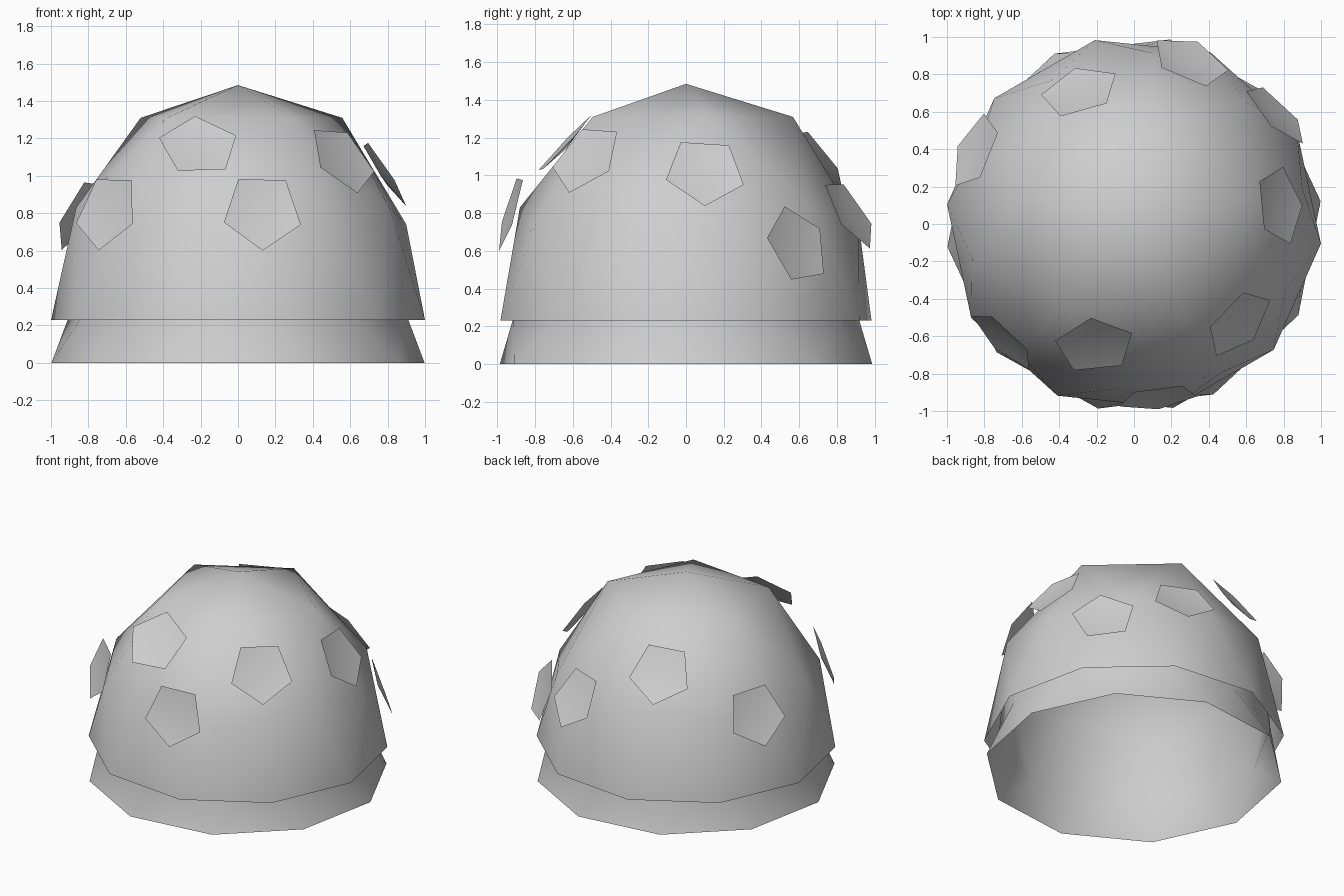
import bpy, bmesh
from math import sin, cos, atan2, radians
from mathutils import Matrix, Vector

cube = bpy.data.objects.get("Cube")
if cube:
    bpy.data.objects.remove(cube, do_unlink=True)

grey = bpy.data.materials.new("plain_grey")
grey.use_nodes = True
grey.diffuse_color = (0.62, 0.62, 0.62, 1)
grey.node_tree.nodes["Principled BSDF"].inputs["Base Color"].default_value = (0.62, 0.62, 0.62, 1)


def add_object(name, bm):
    for f in bm.faces:
        f.smooth = True
    mesh = bpy.data.meshes.new(name)
    bm.to_mesh(mesh)
    bm.free()
    mesh.materials.append(grey)
    obj = bpy.data.objects.new(name, mesh)
    bpy.context.collection.objects.link(obj)


def dome(name, turn, profile):
    """Icosphere shell whose rings are moved to the (radius, height) in profile."""
    bm = bmesh.new()
    bmesh.ops.create_icosphere(bm, subdivisions=2, radius=1)
    lowest = min(profile) - 0.05
    bmesh.ops.delete(bm, geom=[v for v in bm.verts if v.co.z < lowest], context="VERTS")
    corner = next(v for v in bm.verts if abs(v.co.z - 0.447) < 0.02)
    shift = radians(turn) - atan2(corner.co.y, corner.co.x)
    for v in bm.verts:
        ring = min(profile, key=lambda level: abs(level - v.co.z))
        radius, height = profile[ring]
        angle = atan2(v.co.y, v.co.x) + shift
        v.co = (radius * cos(angle), radius * sin(angle), height)
    add_object(name, bm)


# Outer cap, open underneath
dome("outer_dome", 12, {
    0: (1.005, 0.23), 0.447: (0.92, 0.74), 0.526: (0.885, 0.83),
    0.851: (0.57, 1.31), 1: (0, 1.485)})

# Inner shell with the flared skirt
dome("inner_dome_and_skirt", 7, {
    -0.526: (1.005, 0), -0.447: (1.005, 0), 0: (0.92, 0.25),
    0.447: (0.907, 0.71), 0.526: (0.865, 0.8), 0.851: (0.555, 1.29), 1: (0, 1.46)})


def plate(name, centre, heading, tilt, corner):
    """Slightly dished pentagon, facing heading and tilt, with one corner towards a point."""
    centre = Vector(centre)
    h, t = radians(heading), radians(tilt)
    normal = Vector((cos(t) * cos(h), cos(t) * sin(h), sin(t)))
    spoke = Vector(corner) - centre
    spoke = (spoke - spoke.dot(normal) * normal).normalized() * 0.218
    bm = bmesh.new()
    hub = bm.verts.new(centre - 0.025 * normal)
    rim = [bm.verts.new(centre + Matrix.Rotation(radians(72 * k), 3, normal) @ spoke)
           for k in range(5)]
    for k in range(5):
        bm.faces.new((hub, rim[k], rim[(k + 1) % 5]))
    add_object(name, bm)


# Pentagon plates around the cap: centre, heading, tilt, corner
plates = {
    "front_upper": ((-0.21, -0.65, 1.16), -86, 43, (-0.23, -0.5, 1.32)),
    "front_lower": ((0.13, -0.93, 0.81), -82, 16, (0.13, -0.98, 0.6)),
    "front_left": ((0.56, -0.53, 1.09), -42, 33, (0.64, -0.62, 0.91)),
    "left_upper": ((0.78, 0.1, 1.02), 8, 33, (0.9, 0.1, 0.84)),
    "back_left_lower": ((0.76, 0.59, 0.63), 45, 18, (0.73, 0.52, 0.84)),
    "back_lower": ((0.3, 0.87, 0.8), 67, 31, (0.34, 0.97, 0.63)),
    "back_upper": ((-0.29, 0.71, 1.08), 108, 35, (-0.31, 0.82, 0.89)),
    "right_lower": ((-0.85, 0.39, 0.8), 157, 26, (-0.95, 0.42, 0.62)),
    "front_right": ((-0.7, -0.62, 0.81), -133, 17, (-0.75, -0.67, 0.6)),
}
for place, shape in plates.items():
    plate(place + "_plate", *shape)
